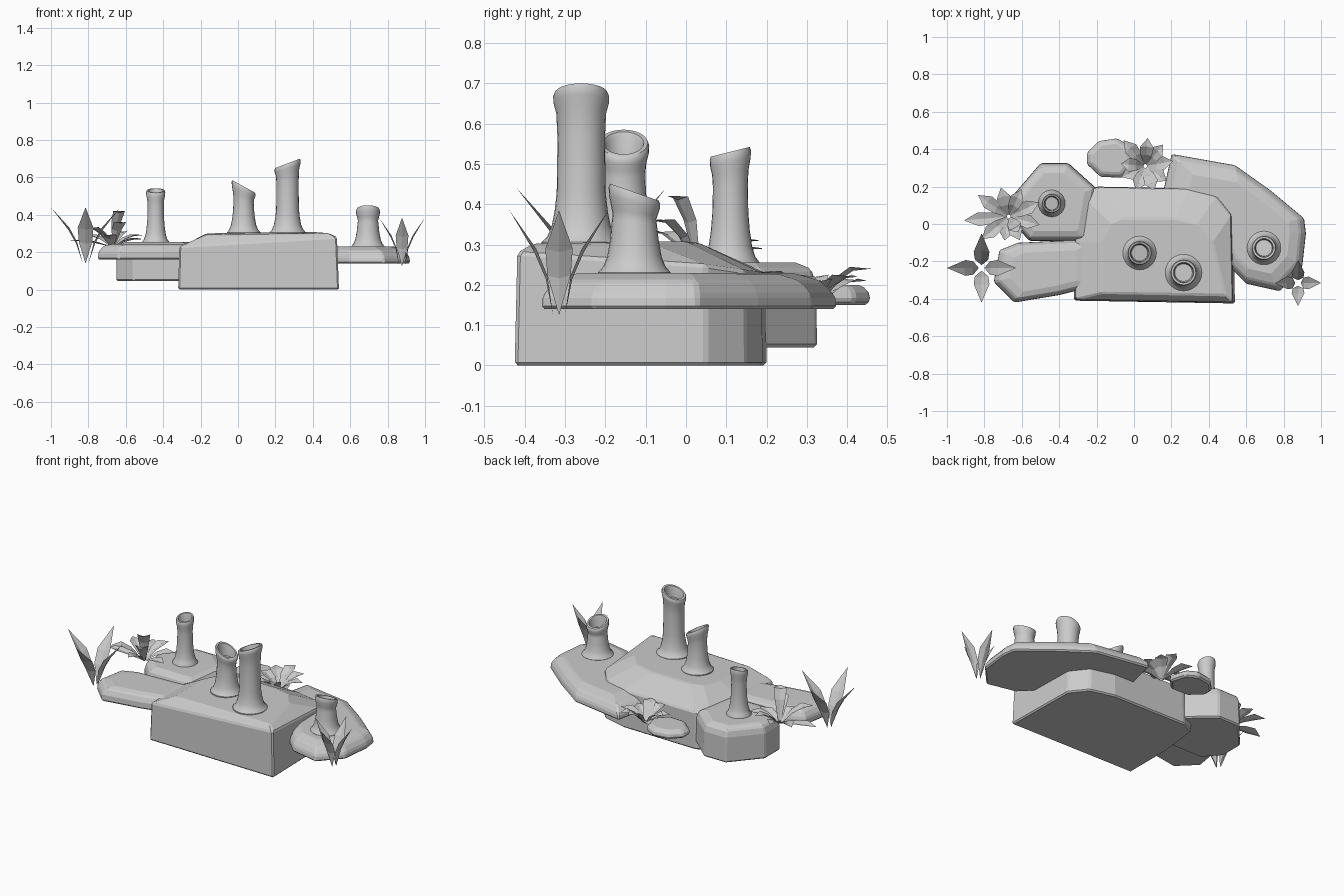
import bpy, bmesh
from math import sin, cos, pi, radians
from mathutils import Vector

cube = bpy.data.objects.get("Cube")
if cube:
    bpy.data.objects.remove(cube, do_unlink=True)

GREY = (0.6, 0.6, 0.6, 1)
stone = bpy.data.materials.new("plain grey")
stone.use_nodes = True
stone.diffuse_color = GREY
stone.node_tree.nodes["Principled BSDF"].inputs["Base Color"].default_value = GREY


def finish(name, bm, smooth=False, solid=True):
    """Turn a bmesh into a named object with the shared material."""
    if solid:
        bmesh.ops.recalc_face_normals(bm, faces=bm.faces)
    mesh = bpy.data.meshes.new(name)
    bm.to_mesh(mesh)
    bm.free()
    mesh.materials.append(stone)
    obj = bpy.data.objects.new(name, mesh)
    bpy.context.collection.objects.link(obj)
    if smooth:
        bpy.ops.object.select_all(action='DESELECT')
        obj.select_set(True)
        bpy.context.view_layer.objects.active = obj
        bpy.ops.object.shade_smooth_by_angle(angle=radians(40))
    return obj


def bridge(bm, a, b):
    for i in range(len(a)):
        j = (i + 1) % len(a)
        bm.faces.new((a[i], a[j], b[j], b[i]))


def rock(name, rings, bevel=0.008):
    """Closed rock lofted through rings of 3D points."""
    bm = bmesh.new()
    loops = [[bm.verts.new(p) for p in ring] for ring in rings]
    for a, b in zip(loops, loops[1:]):
        bridge(bm, a, b)
    bm.faces.new(loops[0][::-1])
    bm.faces.new(loops[-1])
    obj = finish(name, bm)
    mod = obj.modifiers.new("worn edges", 'BEVEL')
    mod.width = bevel
    mod.limit_method = 'ANGLE'
    mod.angle_limit = radians(25)


def slab(name, outline, levels):
    """Rock from one outline, shrunk towards its middle at each (z, scale) level."""
    mid = sum((Vector(p) for p in outline), Vector((0, 0))) / len(outline)
    rings = []
    for z, s in levels:
        pts = [mid + (Vector(p) - mid) * s for p in outline]
        rings.append([(p.x, p.y, z) for p in pts])
    rock(name, rings)


def vent(name, x, y, base, top, radius, slope):
    """Hollow chimney with a flared foot, a thick lip and a slanted mouth."""
    h = top - base
    profile = [(1, -0.02), (1, 0.006), (0.86, 0.02), (0.75, 0.045), (0.67, 0.085),
               (0.62, 0.13), (0.6, h * 0.7), (0.63, h - 0.05), (0.7, h - 0.025),
               (0.71, h - 0.008), (0.67, h), (0.56, h), (0.52, h - 0.012), (0.48, h - 0.06)]
    bm = bmesh.new()
    loops = []
    for r, z in profile:
        tilt = max(0, min(1, z / h * 2 - 1))
        ring = []
        for k in range(24):
            a = 2 * pi * k / 24
            dx, dy = radius * r * cos(a), radius * r * sin(a)
            ring.append(bm.verts.new((x + dx, y + dy, base + z + tilt * (slope[0] * dx + slope[1] * dy))))
        loops.append(ring)
    for a, b in zip(loops, loops[1:]):
        bridge(bm, a, b)
    bm.faces.new(loops[0][::-1])
    bm.faces.new(loops[-1])
    finish(name, bm, smooth=True)


def add_leaf(bm, root, angle, stations):
    """Folded leaf running outwards; stations are (reach, height, half width)."""
    out = Vector((cos(angle), sin(angle), 0))
    side = Vector((-sin(angle), cos(angle), 0))
    rows = []
    for reach, z, w in stations:
        c = root + out * reach + Vector((0, 0, z))
        lift = Vector((0, 0, w * 0.25)) - out * w * 0.15
        if w:
            rows.append([bm.verts.new(c - side * w + lift), bm.verts.new(c),
                         bm.verts.new(c + side * w + lift)])
        else:
            rows.append([bm.verts.new(c)] * 3)
    for a, b in zip(rows, rows[1:]):
        for i in (0, 1):
            corners = list(dict.fromkeys((a[i], b[i], b[i + 1], a[i + 1])))
            bm.faces.new(corners)


def spiky_plant(name, x, y, z, reach, height, width):
    bm = bmesh.new()
    for k in range(4):
        add_leaf(bm, Vector((x, y, z)), k * pi / 2,
                 [(0.015, 0, 0), (reach * 0.27, height * 0.35, width * 0.85),
                  (reach * 0.5, height * 0.6, width), (reach, height, 0)])
    finish(name, bm, solid=False)


def leafy_plant(name, x, y, z, leaves):
    """Rosette; leaves are (angle in degrees, reach, height)."""
    bm = bmesh.new()
    for deg, reach, height in leaves:
        add_leaf(bm, Vector((x, y, z)), radians(deg),
                 [(0.01, 0, 0.008), (reach * 0.4, height * 0.65, 0.03),
                  (reach * 0.7, height * 0.95, 0.037), (reach, height, 0)])
    finish(name, bm, solid=False)


# Main boulder: steep sides, sloping shoulders at the back and right-hand side
foot = [(-0.32, -0.41), (0.54, -0.425), (0.53, 0.05), (0.45, 0.15),
        (0.3, 0.19), (-0.2, 0.2), (-0.29, 0.16), (-0.32, -0.1)]
shoulder_z = [0.23, 0.28, 0.25, 0.235, 0.23, 0.23, 0.225, 0.225]
plateau = [(-0.17, -0.37, 0.295), (0.49, -0.38, 0.302), (0.42, -0.1, 0.308), (0.34, 0, 0.308),
           (0.22, 0.03, 0.305), (-0.05, 0.03, 0.305), (-0.12, 0, 0.3), (-0.17, -0.1, 0.3)]
rock("main_boulder", [[(x, y, 0) for x, y in foot],
                      [(x * 0.98, y * 0.985, z) for (x, y), z in zip(foot, shoulder_z)],
                      plateau])

# Ledges around the boulder
slab("left_ledge",
     [(0.2, 0.375), (0.15, 0.15), (0.45, -0.1), (0.53, -0.25), (0.6, -0.32), (0.78, -0.36),
      (0.9, -0.23), (0.92, -0.05), (0.91, 0.03), (0.73, 0.18), (0.54, 0.315)],
     [(0.14, 1), (0.175, 0.99), (0.21, 0.9), (0.23, 0.72)])
slab("front_right_ledge",
     [(-0.75, -0.31), (-0.64, -0.42), (-0.4, -0.38), (-0.2, -0.33), (-0.2, -0.08),
      (-0.62, -0.1), (-0.72, -0.14)],
     [(0.16, 1), (0.2, 0.99), (0.235, 0.88), (0.245, 0.65)])
slab("back_right_block",
     [(-0.65, 0.01), (-0.56, -0.09), (-0.25, -0.09), (-0.2, 0.19), (-0.35, 0.325),
      (-0.5, 0.325), (-0.65, 0.15)],
     [(0.045, 1), (0.2, 0.99), (0.24, 0.93), (0.255, 0.75)])
slab("back_stone",
     [(-0.255, 0.32), (-0.18, 0.25), (-0.06, 0.245), (0.01, 0.32), (-0.02, 0.42),
      (-0.09, 0.46), (-0.19, 0.445), (-0.255, 0.38)],
     [(0.15, 0.93), (0.175, 1), (0.2, 0.78)])

# Chimneys
vent("back_right_vent", -0.44, 0.11, 0.25, 0.53, 0.072, (0, 0.25))
vent("middle_vent", 0.03, -0.155, 0.3, 0.552, 0.09, (-0.55, 0))
vent("tall_vent", 0.265, -0.26, 0.3, 0.675, 0.098, (0.38, 0))
vent("left_vent", 0.695, -0.128, 0.225, 0.43, 0.09, (0, -0.35))

# Plants
spiky_plant("right_spiky_plant", -0.815, -0.235, 0.14, 0.185, 0.3, 0.042)
spiky_plant("left_spiky_plant", 0.877, -0.315, 0.125, 0.123, 0.26, 0.034)
leafy_plant("right_leafy_plant", -0.67, 0.04, 0.23,
            [(185, 0.24, 0.03), (145, 0.2, 0.06), (105, 0.16, 0.06), (65, 0.16, 0.08),
             (25, 0.18, 0.06), (-15, 0.17, 0.04), (-65, 0.14, 0.13), (-100, 0.13, 0.06),
             (220, 0.19, 0.1), (-58, 0.1, 0.19)])
leafy_plant("back_leafy_plant", 0.06, 0.31, 0.14,
            [(10, 0.15, 0.07), (50, 0.15, 0.08), (85, 0.15, 0.1), (130, 0.18, 0.07),
             (175, 0.13, 0.08), (205, 0.14, 0.06), (250, 0.14, 0.08), (290, 0.14, 0.09),
             (325, 0.14, 0.06)])
